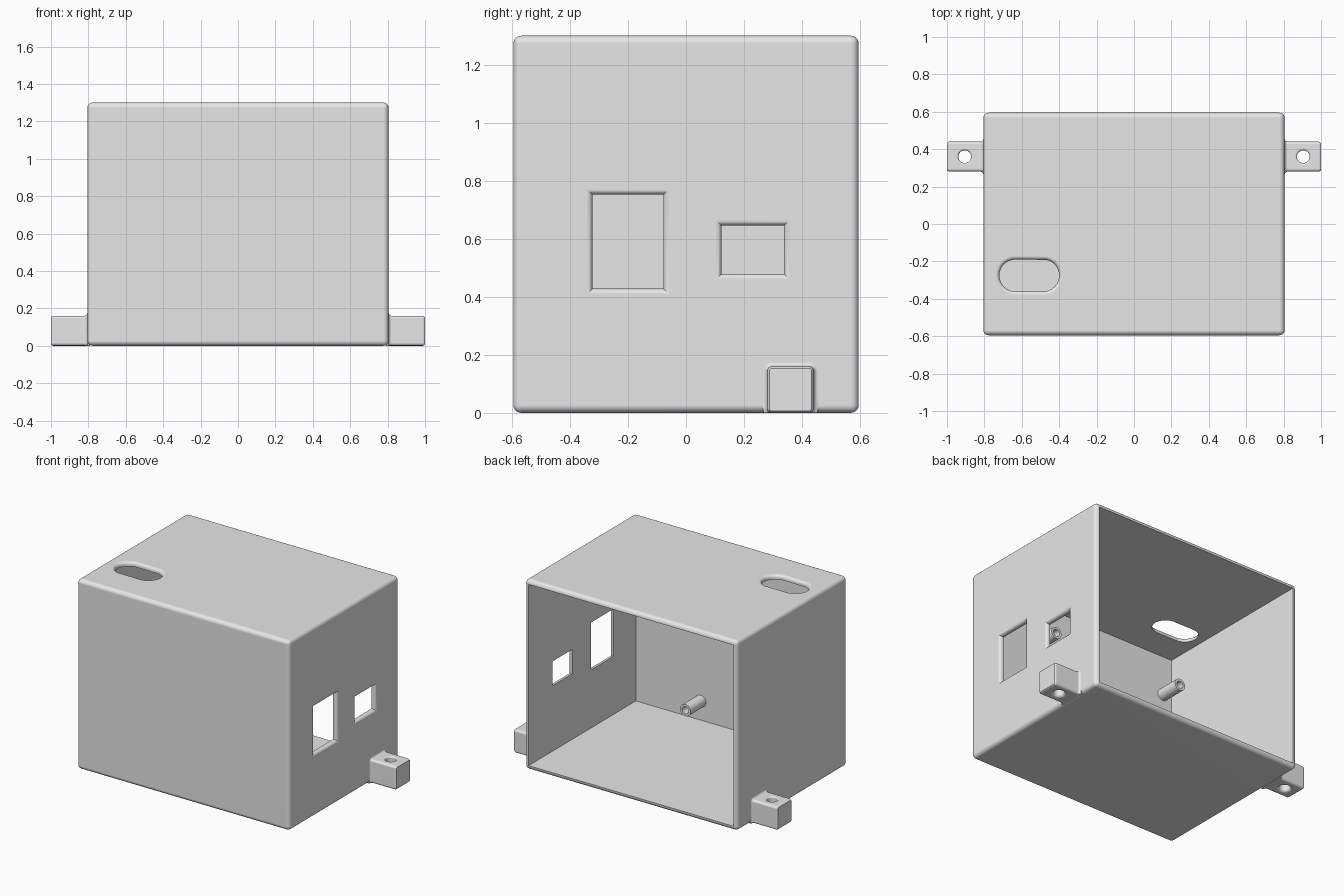
import bpy, bmesh, math

old = bpy.data.objects.get("Cube")
if old:
    bpy.data.objects.remove(old, do_unlink=True)

grey = bpy.data.materials.new("light_grey")
grey.use_nodes = True
COLOUR = (0.8, 0.8, 0.8, 1)
grey.diffuse_color = COLOUR
grey.node_tree.nodes["Principled BSDF"].inputs["Base Color"].default_value = COLOUR

W, D, H = 0.805, 0.595, 1.3     # half width, half depth, height
WALL, ROUND = 0.03, 0.027


def make_object(name, bm):
    bmesh.ops.recalc_face_normals(bm, faces=bm.faces)
    mesh = bpy.data.meshes.new(name)
    bm.to_mesh(mesh)
    bm.free()
    mesh.materials.append(grey)
    ob = bpy.data.objects.new(name, mesh)
    bpy.context.collection.objects.link(ob)
    return ob


def box(name, lo, hi, bevel=0):
    bm = bmesh.new()
    bmesh.ops.create_cube(bm, size=1)
    for v in bm.verts:
        v.co = [(a + b) / 2 + c * (b - a) for a, b, c in zip(lo, hi, v.co)]
    if bevel:
        bmesh.ops.bevel(bm, geom=bm.edges[:], offset=bevel, segments=5,
                        profile=0.5, affect='EDGES')
    return make_object(name, bm)


def outline(centre, half, radius, grow, steps=8):
    """Rounded rectangle grown outward; square corners stay square."""
    r = max(radius + grow, 0) if radius else 0
    pts = []
    for k, (sx, sy) in enumerate([(1, 1), (-1, 1), (-1, -1), (1, -1)]):
        cx = centre[0] + sx * (half[0] + grow - r)
        cy = centre[1] + sy * (half[1] + grow - r)
        for i in range(steps if radius else 1):
            a = (k + i / steps) * math.pi / 2
            pts.append((cx + r * math.cos(a), cy + r * math.sin(a)))
    return pts


def loft(name, axis, centre, half, radius, profile):
    """Solid through outlines placed at (position, grow) along an axis."""
    place = {'X': lambda d, a, b: (d, a, max(b, 0)),
             'Y': lambda d, a, b: (a, d, b),
             'Z': lambda d, a, b: (a, b, d)}[axis]
    bm = bmesh.new()
    rings = [[bm.verts.new(place(d, a, b)) for a, b in outline(centre, half, radius, g)]
             for d, g in profile]
    n = len(rings[0])
    for p, q in zip(rings, rings[1:]):
        for i in range(n):
            j = (i + 1) % n
            bm.faces.new((p[i], p[j], q[j], q[i]))
    bm.faces.new(rings[0])
    bm.faces.new(rings[-1])
    return make_object(name, bm)


def flare(surface, r, out=1, steps=5):
    """Profile of a rounded rim that opens towards a surface."""
    angles = [i * math.pi / 2 / steps for i in range(steps + 1)]
    rim = [(surface - out * r * (1 - math.sin(a)), r * (1 - math.cos(a))) for a in angles]
    return rim + [(surface + out * 0.05, r)]


def combine(target, tool, operation):
    mod = target.modifiers.new("combine", 'BOOLEAN')
    mod.operation, mod.solver, mod.object = operation, 'EXACT', tool
    bpy.context.view_layer.objects.active = target
    bpy.ops.object.modifier_apply(modifier=mod.name)
    bpy.data.objects.remove(tool, do_unlink=True)


def smooth(ob):
    bpy.ops.object.select_all(action='DESELECT')
    ob.select_set(True)
    bpy.context.view_layer.objects.active = ob
    bpy.ops.object.shade_smooth_by_angle(angle=math.radians(30))
    mod = ob.modifiers.new("flat_faces", 'WEIGHTED_NORMAL')
    mod.keep_sharp = True


# Rounded case with a mounting tab on each side
case = box("case", (-W, -D, 0), (W, D, H), ROUND)
TAB_Y, TAB_HALF = 0.36, 0.08
for side in (1, -1):
    blend = [(W - 0.015, 0.015), (W, 0.015), (W + 0.003, 0.008), (W + 0.008, 0.003),
             (W + 0.015, 0), (0.988, 0), (0.995, -0.003), (0.999, -0.007), (1.0, -0.012)]
    tab = loft("tab", 'X', (TAB_Y, TAB_HALF), (TAB_HALF, TAB_HALF), 0.016,
               [(side * d, g) for d, g in blend])
    combine(case, tab, 'UNION')

# Hollow inside, open at the back
combine(case, box("hollow", (WALL - W, WALL - D, WALL), (W - WALL, D + 0.2, H - WALL)),
        'DIFFERENCE')

# Screw holes through the tabs
for side in (1, -1):
    hole = loft("screw_hole", 'Z', (side * 0.905, TAB_Y), (0.034, 0.034), 0.034,
                flare(0, 0.02, -1)[::-1] + flare(2 * TAB_HALF, 0.01))
    combine(case, hole, 'DIFFERENCE')

# Two side windows with rounded rims
for centre, half in [((-0.2, 0.59), (0.122, 0.162)), ((0.23, 0.562), (0.107, 0.083))]:
    window = loft("window", 'X', centre, half, 0, [(W - 0.1, 0)] + flare(W, 0.02))
    combine(case, window, 'DIFFERENCE')

# Cable slot in the top
slot = loft("slot", 'Z', (-0.56, -0.275), (0.16, 0.085), 0.085,
            [(H - 0.1, 0)] + flare(H, 0.02))
combine(case, slot, 'DIFFERENCE')
smooth(case)

# Hollow standoffs on the inside of the front wall
base = WALL - D
for x, across in ((0.285, "left"), (-0.705, "right")):
    for z, level in ((0.16, "lower"), (1.0, "upper")):
        post = loft(f"{level}_{across}_standoff", 'Y', (x, z), (0.04, 0.04), 0.04,
                    [(base - 0.005, 0), (base + 0.165, 0),
                     (base + 0.165, -0.016), (base + 0.01, -0.016)])
        smooth(post)
